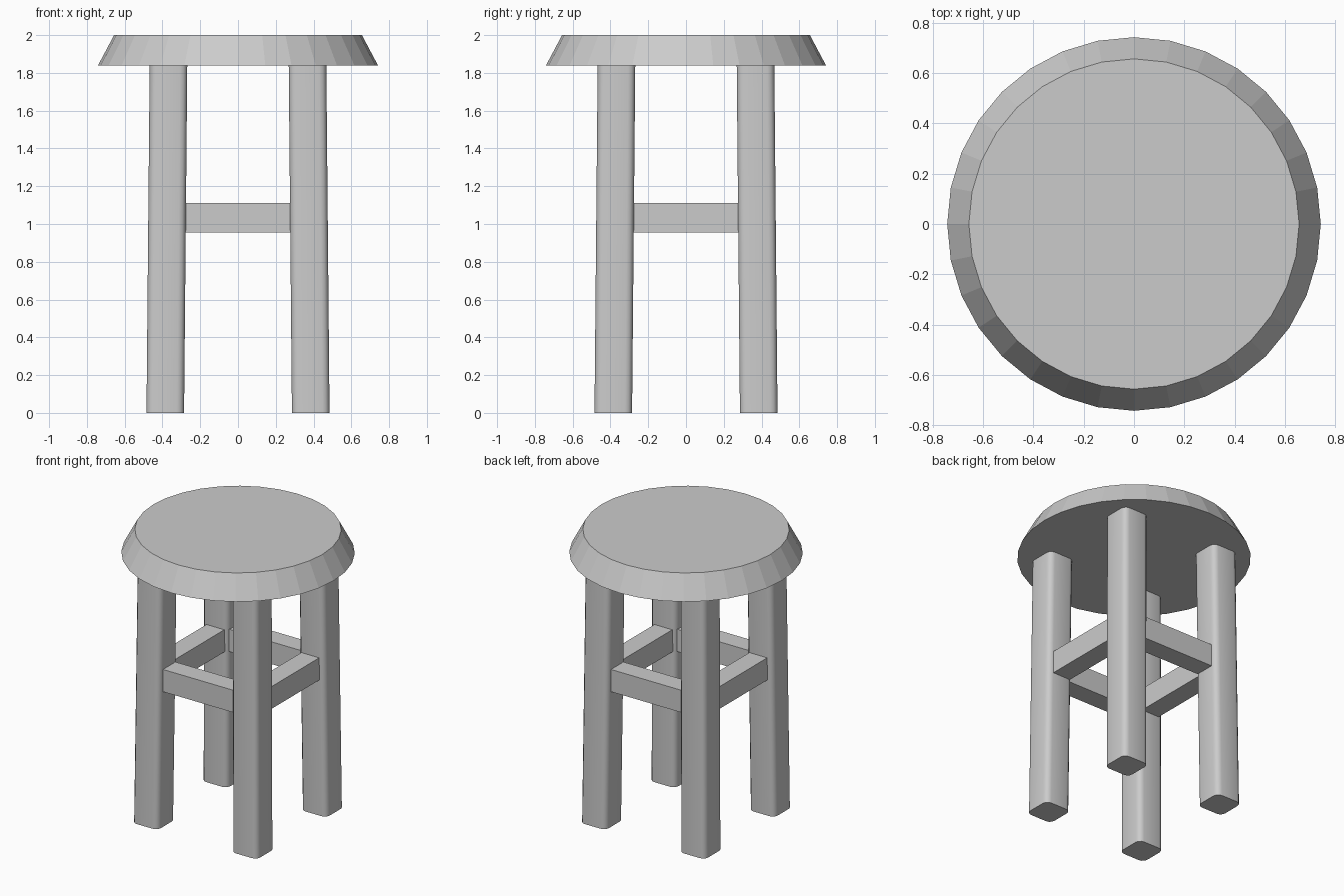
import bpy, bmesh, math
from mathutils import Matrix

if "Cube" in bpy.data.objects:
    bpy.data.objects.remove(bpy.data.objects["Cube"])


def add_object(name, bm):
    mesh = bpy.data.meshes.new(name)
    bm.normal_update()
    bm.to_mesh(mesh)
    bm.free()
    obj = bpy.data.objects.new(name, mesh)
    bpy.context.collection.objects.link(obj)
    return obj


# Seat: faceted 32-sided disc with a sloping rim
bm = bmesh.new()
bmesh.ops.create_cone(bm, cap_ends=True, segments=32, radius1=0.742, radius2=0.656,
                      depth=0.162, matrix=Matrix.Translation((0, 0, 1.919)))
add_object("seat", bm)


# Legs: square posts with rounded long edges, splayed slightly outwards
def leg(name, sx, sy, height=1.85, width=0.199, foot=0.385, top=0.368):
    bm = bmesh.new()
    bmesh.ops.create_cube(bm, size=1, matrix=Matrix.Diagonal((width, width, height, 1)))
    uprights = [e for e in bm.edges
                if abs(e.verts[0].co.z - e.verts[1].co.z) > height / 2]
    bmesh.ops.bevel(bm, geom=uprights, offset=0.038, segments=3, profile=0.5,
                    affect='EDGES')
    for v in bm.verts:
        centre = foot if v.co.z < 0 else top
        v.co.x += sx * centre
        v.co.y += sy * centre
        v.co.z += height / 2
    obj = add_object(name, bm)
    bpy.ops.object.select_all(action='DESELECT')
    obj.select_set(True)
    bpy.context.view_layer.objects.active = obj
    bpy.ops.object.shade_smooth_by_angle(angle=math.radians(40))


for sy, depth_name in ((-1, "front"), (1, "back")):
    for sx, side_name in ((-1, "left"), (1, "right")):
        leg(f"{depth_name}_{side_name}_leg", sx, sy)

# Rails: four plain bars between neighbouring legs
for i, side in enumerate(("front", "right", "back", "left")):
    bm = bmesh.new()
    bmesh.ops.create_cube(bm, size=1, matrix=Matrix.Rotation(i * math.pi / 2, 4, 'Z')
                          @ Matrix.Translation((0, -0.368, 1.033))
                          @ Matrix.Diagonal((0.62, 0.138, 0.156, 1)))
    add_object(f"{side}_rail", bm)
